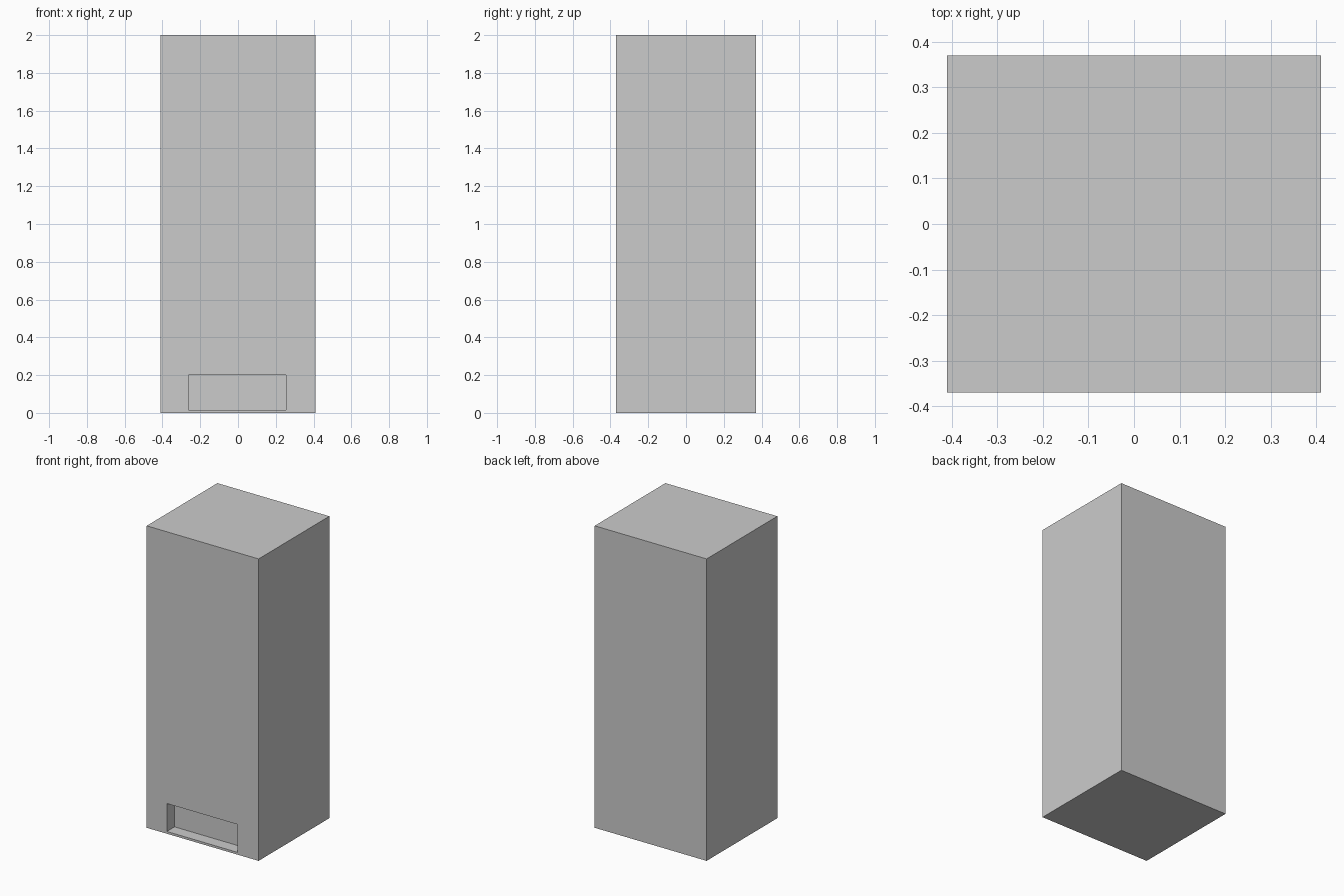
import bpy

if "Cube" in bpy.data.objects:
    bpy.data.objects.remove(bpy.data.objects["Cube"])


def box(name, x, y, z):
    """Box spanning the given (min, max) ranges."""
    centre = [(a + b) / 2 for a, b in (x, y, z)]
    bpy.ops.mesh.primitive_cube_add(size=1, location=centre)
    ob = bpy.context.object
    ob.name = name
    ob.scale = [b - a for a, b in (x, y, z)]
    bpy.ops.object.transform_apply(location=True, rotation=False, scale=True)
    return ob


# Tall cabinet body
body = box("cabinet_body", (-0.41, 0.41), (-0.37, 0.37), (0, 2))

# Shallow slot low in the front face
cutter = box("slot_cutter", (-0.262, 0.254), (-0.47, -0.29), (0.015, 0.2))
cutter.hide_render = True

cut = body.modifiers.new("front_slot", 'BOOLEAN')
cut.operation = 'DIFFERENCE'
cut.solver = 'EXACT'
cut.object = cutter
bpy.context.view_layer.objects.active = body
bpy.ops.object.modifier_apply(modifier=cut.name)
bpy.data.objects.remove(cutter)
